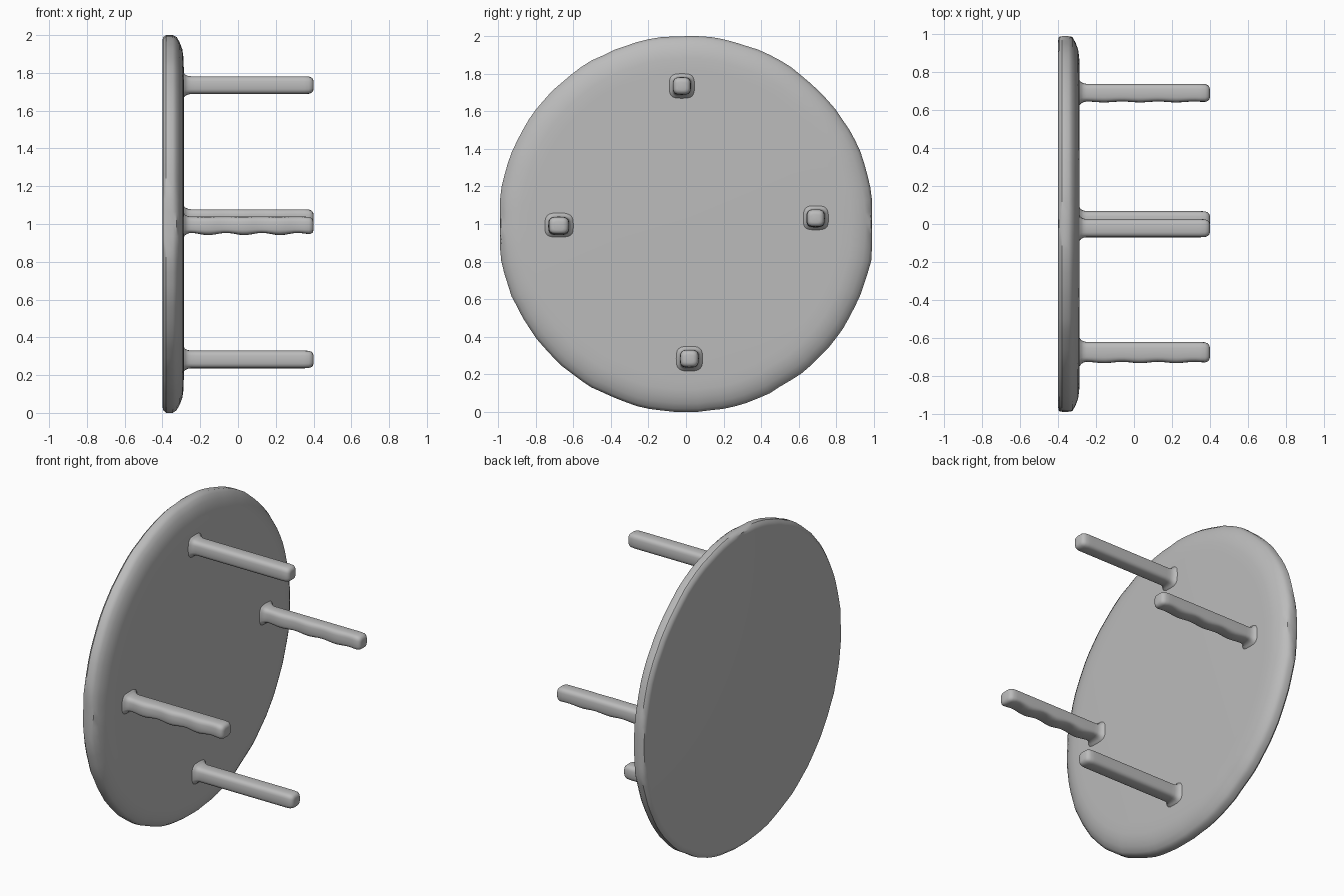
import bpy, bmesh, math, random

if "Cube" in bpy.data.objects:
    bpy.data.objects.remove(bpy.data.objects["Cube"])

random.seed(4)
grey = bpy.data.materials.new("plain grey")
grey.diffuse_color = (0.5, 0.5, 0.5, 1)
grey.use_nodes = True
grey.node_tree.nodes["Principled BSDF"].inputs["Base Color"].default_value = grey.diffuse_color


def loft(name, rings, angle):
    """Skin a list of closed rings and cap both ends."""
    bm = bmesh.new()
    loops = [[bm.verts.new(p) for p in ring] for ring in rings]
    n = len(loops[0])
    for a, b in zip(loops, loops[1:]):
        for i in range(n):
            j = (i + 1) % n
            bm.faces.new((a[i], a[j], b[j], b[i]))
    bm.faces.new(loops[0][::-1])
    bm.faces.new(loops[-1])
    bmesh.ops.recalc_face_normals(bm, faces=bm.faces)
    mesh = bpy.data.meshes.new(name)
    bm.to_mesh(mesh)
    bm.free()
    mesh.materials.append(grey)
    ob = bpy.data.objects.new(name, mesh)
    bpy.context.collection.objects.link(ob)
    bpy.ops.object.select_all(action='DESELECT')
    ob.select_set(True)
    bpy.context.view_layer.objects.active = ob
    bpy.ops.object.shade_smooth_by_angle(angle=math.radians(angle))


def clamp(v, lim):
    return max(-lim, min(lim, v))


# Round seat: flat back, softly rolled front edge, slightly uneven rim
profile = [(-0.40, 0.965), (-0.396, 0.985), (-0.38, 1.0), (-0.345, 1.0),
           (-0.325, 0.985), (-0.308, 0.955), (-0.295, 0.92),
           (-0.289, 0.88), (-0.287, 0.82)]
SEG = 96
wobble = [random.uniform(-0.003, 0.003) for _ in range(SEG)]
seat = []
for x, r in profile:
    ring = []
    for i in range(SEG):
        a = 2 * math.pi * i / SEG
        rr = r * 1.003 + wobble[i]
        ring.append((x, clamp(rr * math.cos(a), 0.99),
                     1 + clamp(rr * math.sin(a), 1.0)))
    seat.append(ring)
loft("round_seat", seat, 40)


# Legs: rounded square bars with a flared foot and a domed tip
def leg(name, y, z, hy, hz, ripple):
    # (x, scale) stations along the bar
    stations = [(-0.30, 1.5), (-0.287, 1.4), (-0.28, 1.2), (-0.265, 1.05)]
    stations += [(-0.25 + 0.025 * k, 1.0) for k in range(25)]
    stations += [(0.375, 0.97), (0.388, 0.87), (0.396, 0.72), (0.40, 0.48)]
    rings = []
    for x, s in stations:
        ring = []
        wave = ripple * (1 + math.sin(2 * math.pi * (x + 0.3) / 0.19))
        for i in range(24):
            a = 2 * math.pi * i / 24
            c, d = math.cos(a), math.sin(a)
            py = math.copysign(abs(c) ** 0.6, c) * hy * s
            pz = math.copysign(abs(d) ** 0.6, d) * hz * s
            # rippled lower side
            if pz < 0:
                pz += wave * -d
            if py < 0:
                py += wave * 0.6 * -c
            ring.append((x, y + py, z + pz))
        rings.append(ring)
    loft(name, rings, 50)


leg("upper_leg", -0.022, 1.735, 0.048, 0.047, 0)
leg("lower_leg", 0.018, 0.283, 0.050, 0.047, 0)
leg("rear_leg", 0.69, 1.03, 0.049, 0.048, 0.004)
leg("front_leg", -0.678, 0.99, 0.056, 0.049, 0.006)
